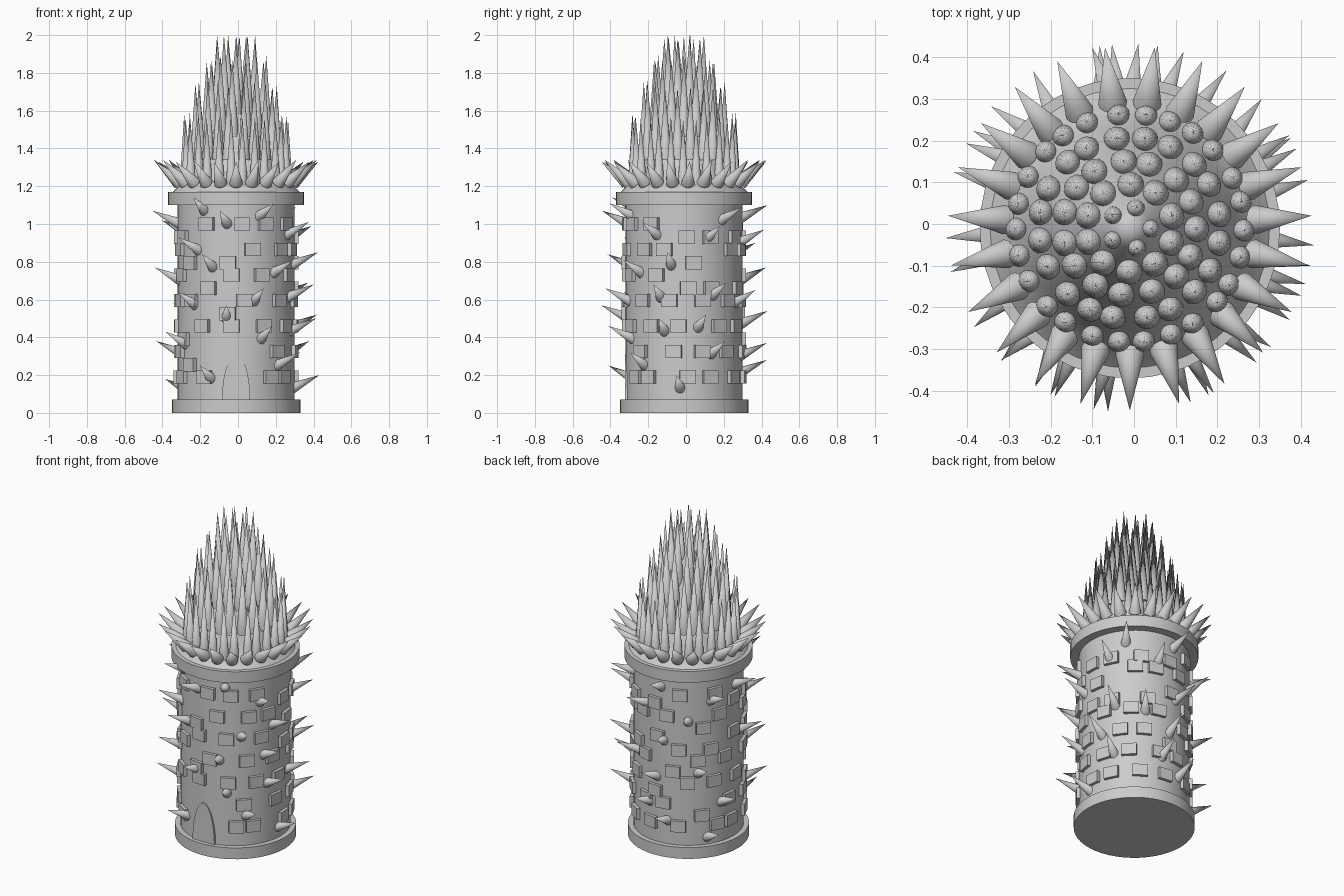
import bpy, bmesh, math, random
from mathutils import Vector, Matrix

if "Cube" in bpy.data.objects:
    bpy.data.objects.remove(bpy.data.objects["Cube"])

random.seed(4)
CX, CY = -0.01, -0.01          # tower axis


def finish(name, bm, smooth=True):
    bmesh.ops.recalc_face_normals(bm, faces=bm.faces)
    me = bpy.data.meshes.new(name)
    bm.to_mesh(me)
    bm.free()
    ob = bpy.data.objects.new(name, me)
    bpy.context.collection.objects.link(ob)
    if smooth:
        bpy.ops.object.select_all(action='DESELECT')
        ob.select_set(True)
        bpy.context.view_layer.objects.active = ob
        bpy.ops.object.shade_smooth_by_angle(angle=math.radians(35))
    return ob


def lathe(name, profile, n=48):
    """Revolve (radius, z) points about the tower axis."""
    bm = bmesh.new()
    rings = []
    for r, z in profile:
        if r == 0:
            rings.append([bm.verts.new((CX, CY, z))] * n)
        else:
            rings.append([bm.verts.new((CX + r * math.cos(2 * math.pi * i / n),
                                        CY + r * math.sin(2 * math.pi * i / n), z)) for i in range(n)])
    for a, b in zip(rings, rings[1:]):
        for i in range(n):
            j = (i + 1) % n
            bm.faces.new(dict.fromkeys((a[i], a[j], b[j], b[i])))
    return finish(name, bm)


def polar(angle, r, z):
    a = math.radians(angle)
    return Vector((CX + r * math.cos(a), CY + r * math.sin(a), z))


def add_spike(bm, base, tip, radius, n=16):
    """Cone with a single tip vertex so it shades as one smooth thorn."""
    q = (tip - base).to_track_quat('Z', 'Y')
    ring = [bm.verts.new(base + q @ Vector((radius * math.cos(2 * math.pi * i / n),
                                            radius * math.sin(2 * math.pi * i / n), 0))) for i in range(n)]
    apex = bm.verts.new(tip)
    bm.faces.new(ring[::-1])
    for i in range(n):
        bm.faces.new((ring[i], ring[(i + 1) % n], apex))


# Tower shell: plinth, wall and collar
lathe("plinth", [(0, 0), (0.34, 0), (0.34, 0.07), (0, 0.07)])
lathe("tower_wall", [(0, 0.03), (0.31, 0.03), (0.31, 1.13), (0, 1.13)])
lathe("collar", [(0, 1.10), (0.36, 1.10), (0.36, 1.17), (0, 1.17)])

# Roof core that carries the tall spikes
core = [(0.34, 1.165), (0.285, 1.22), (0.25, 1.29), (0.213, 1.38), (0.155, 1.52), (0.10, 1.64), (0.048, 1.74), (0, 1.80)]
lathe("roof_core", [(0, 1.165)] + core)

# Roof spikes in rings: radius, count, base z, tip z, thickness
bm = bmesh.new()
for k, (r, n, z0, z1, t) in enumerate([(0.27, 26, 1.20, 1.57, 0.030), (0.213, 20, 1.34, 1.74, 0.033),
                                       (0.155, 15, 1.46, 1.87, 0.035), (0.10, 10, 1.58, 1.98, 0.035),
                                       (0.048, 5, 1.69, 1.98, 0.024)]):
    for i in range(n):
        a = 360 * (i + 0.5 * (k % 2)) / n + random.uniform(-2, 2)
        tip = z1 + random.uniform(-0.025, 0.025) if k < 3 else 2.0 - 0.02 * (i % 2)
        add_spike(bm, polar(a, r, z0), polar(a, r + 0.005, tip), t)
finish("roof_spikes", bm)

# Crown of outward leaning spikes
bm = bmesh.new()
for i in range(23):
    a = 270 + 360 * i / 23
    add_spike(bm, polar(a, 0.303, 1.217), polar(a, 0.437, 1.33 + 0.01 * (i % 2)), 0.035)
finish("crown_spikes", bm)

# Wall spikes: angle, z
wall = [(244, .18), (316, .25), (296, .39), (260, .50), (288, .59), (311, .74), (224, .57), (246, .77),
        (229, .86), (261, 1.0), (294, 1.04), (236, 1.07), (209, .36),
        (356, .13), (28, .31), (340, .43), (14, .45), (336, .61), (30, .62), (347, .78), (24, .92),
        (332, .94), (41, 1.02), (149, .95), (125, .83), (98, .70), (135, .51), (161, .31), (103, .21),
        (145, .11), (76, .90), (190, .70), (80, .30), (62, .58), (90, .47),
        (182, 1.0), (95, 1.03)]
bm = bmesh.new()
for a, z in wall:
    add_spike(bm, polar(a, 0.295, z), polar(a + random.uniform(-4, 4), 0.443, z + 0.07), 0.03)
finish("wall_spikes", bm)

# Raised stones in staggered courses, leaving the doorway clear
bm = bmesh.new()
for row in range(7):
    z = 0.19 + row * 0.135
    for i in range(12):
        a = 30 * (i + 0.5 * (row % 2)) + random.uniform(-7, 7)
        zz = z + random.choice((0, 0, -0.07)) * (row > 0)
        if abs(a % 360 - 270) < 24 and zz < 0.36:
            continue
        m = (Matrix.Translation(polar(a, 0.305, zz)) @ Matrix.Rotation(math.radians(a), 4, 'Z')
             @ Matrix.Diagonal((0.045, 0.085, 0.07, 1)))
        bmesh.ops.create_cube(bm, size=1, matrix=m)
finish("wall_stones", bm, False)

# Arched door slab
bm = bmesh.new()
pts = [(0.075 * math.cos(math.pi * i / 20), 0.06 + 0.25 * math.sin(math.pi * i / 20)) for i in range(21)]
face = bm.faces.new([bm.verts.new((CX + x, CY - 0.314, z)) for x, z in pts])
ext = bmesh.ops.extrude_face_region(bm, geom=[face])
bmesh.ops.translate(bm, vec=(0, 0.05, 0), verts=[v for v in ext["geom"] if isinstance(v, bmesh.types.BMVert)])
finish("door", bm)
